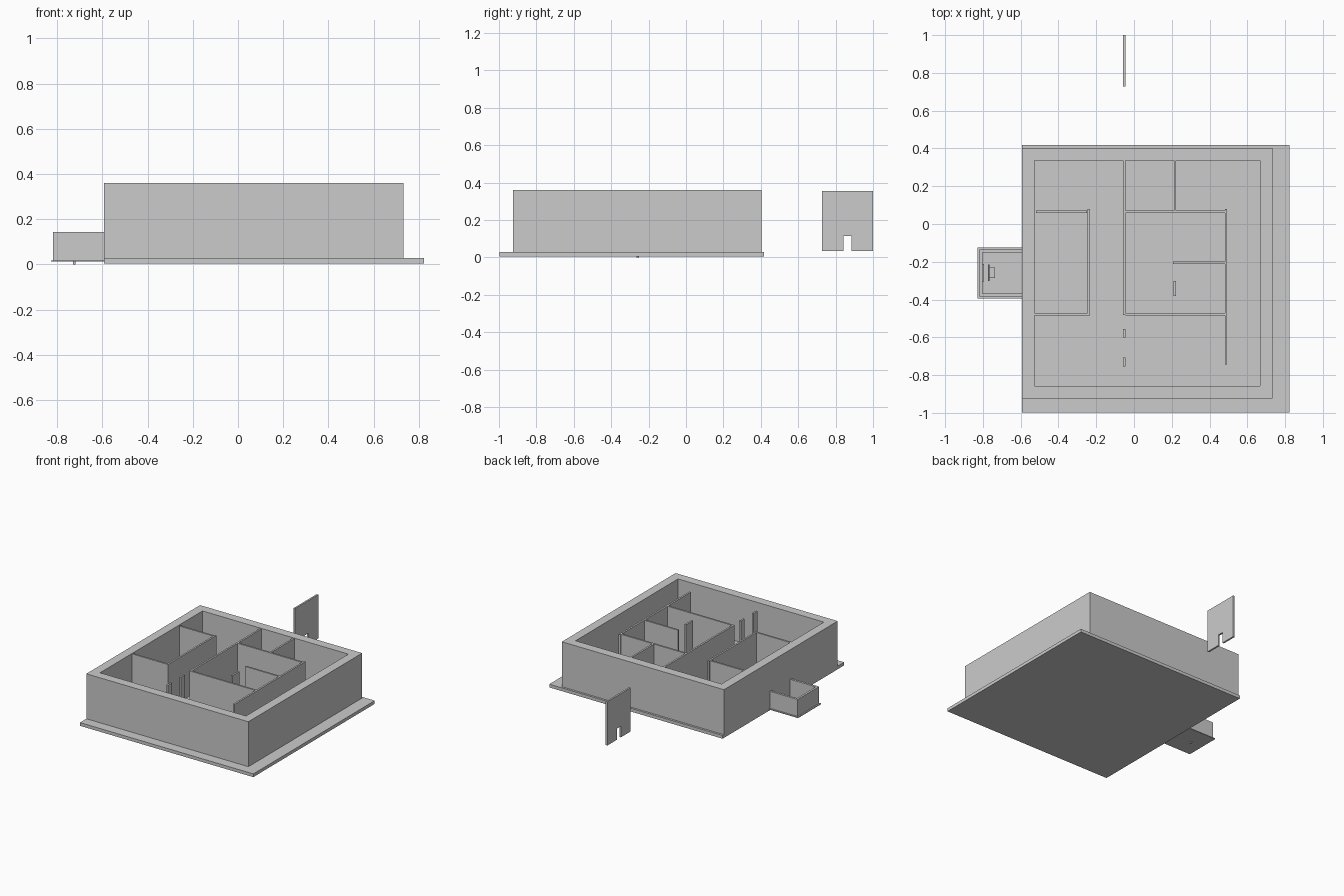
import bpy, bmesh, math
from mathutils import Matrix, Vector

if "Cube" in bpy.data.objects:
    bpy.data.objects.remove(bpy.data.objects["Cube"])


def finish(name, bm):
    bmesh.ops.recalc_face_normals(bm, faces=bm.faces)
    mesh = bpy.data.meshes.new(name)
    bm.to_mesh(mesh)
    bm.free()
    obj = bpy.data.objects.new(name, mesh)
    bpy.context.collection.objects.link(obj)
    return obj


def box(name, x, y, z, open_ends=False):
    bm = bmesh.new()
    bmesh.ops.create_cube(bm, size=1)
    for v in bm.verts:
        v.co = Vector(r[0] if c < 0 else r[1] for c, r in zip(v.co, (x, y, z)))
    if open_ends:
        bm.normal_update()
        ends = [f for f in bm.faces if abs(f.normal.z) > 0.5]
        bmesh.ops.delete(bm, geom=ends, context='FACES_ONLY')
    return finish(name, bm)


def prism(name, points, direction):
    bm = bmesh.new()
    face = bm.faces.new([bm.verts.new(p) for p in points])
    ext = bmesh.ops.extrude_face_region(bm, geom=[face], use_keep_orig=True)
    verts = [g for g in ext['geom'] if isinstance(g, bmesh.types.BMVert)]
    bmesh.ops.translate(bm, verts=verts, vec=direction)
    return finish(name, bm)


def rod(name, centre, radius, length, axis='Z', sides=16):
    rot = {'X': Matrix.Rotation(math.pi / 2, 4, 'Y'),
           'Y': Matrix.Rotation(math.pi / 2, 4, 'X'),
           'Z': Matrix.Identity(4)}[axis]
    bm = bmesh.new()
    bmesh.ops.create_cone(bm, cap_ends=True, segments=sides, radius1=radius,
                          radius2=radius, depth=length,
                          matrix=Matrix.Translation(centre) @ rot)
    return finish(name, bm)


# Foundation and thick outer wall ring
FLOOR, TOP = 0.028, 0.36
box("foundation_slab", (-0.592, 0.824), (-0.998, 0.418), (0.004, FLOOR))
ring = box("outer_walls", (-0.592, 0.732), (-0.924, 0.403), (FLOOR, TOP), True)
solid = ring.modifiers.new("thickness", 'SOLIDIFY')
solid.thickness = 0.066
solid.offset = -1
solid.use_even_offset = True

# Thin interior partitions: plane position, start, end
T = 0.0065
along_y = {"hall_wall": (-0.051, -0.483, 0.337), "rear_divider": (0.217, 0.07, 0.337),
           "right_room_wall": (0.487, -0.745, 0.08), "left_room_wall": (-0.239, -0.485, 0.08),
           "closet_post": (0.216, -0.381, -0.302), "entry_post_rear": (-0.051, -0.602, -0.557),
           "entry_post_front": (-0.051, -0.754, -0.707)}
along_x = {"rear_room_wall": (0.066, -0.045, 0.483), "front_room_wall": (-0.477, -0.045, 0.483),
           "closet_wall": (-0.206, 0.206, 0.483), "left_rear_wall": (0.066, -0.52, -0.248),
           "left_front_wall": (-0.477, -0.528, -0.242)}
for name, (p, a, b) in along_y.items():
    box(name, (p - T, p + T), (a, b), (FLOOR, 0.356))
for name, (p, a, b) in along_x.items():
    box(name, (a, b), (p - T, p + T), (FLOOR, 0.356))

# Detached panel with a small notch at its foot
outline = [(0.728, 0.033), (0.842, 0.033), (0.842, 0.115), (0.886, 0.115),
           (0.886, 0.033), (1.0, 0.033), (1.0, 0.356), (0.728, 0.356)]
prism("detached_panel", [(-0.051 - T, y, z) for y, z in outline], (2 * T, 0, 0))

# Side annex: thin floor with a three-sided wall
box("annex_floor", (-0.828, -0.592), (-0.394, -0.124), (0.012, 0.018))
u = [(-0.592, -0.384), (-0.818, -0.384), (-0.818, -0.134), (-0.592, -0.134),
     (-0.592, -0.150), (-0.802, -0.150), (-0.802, -0.368), (-0.592, -0.368)]
prism("annex_wall", [(x, y, 0.018) for x, y in u], (0, 0, 0.125))

# Small wall fixture and floor drain in the annex
CY = -0.258
box("fixture_plate", (-0.805, -0.795), (CY - 0.047, CY + 0.047), (0.018, 0.10))
rod("fixture_bar", (-0.770, CY, 0.05), 0.004, 0.085, 'Y')
for s in (-1, 1):
    rod("fixture_arm", (-0.752, CY + s * 0.026, 0.05), 0.002, 0.034, 'X', 8)
    rod("fixture_stand", (-0.770, CY + s * 0.026, 0.034), 0.002, 0.032, 'Z', 8)
rod("fixture_front_rail", (-0.737, CY, 0.05), 0.002, 0.054, 'Y', 8)
rod("floor_drain", (-0.724, CY, 0.011), 0.006, 0.022)
